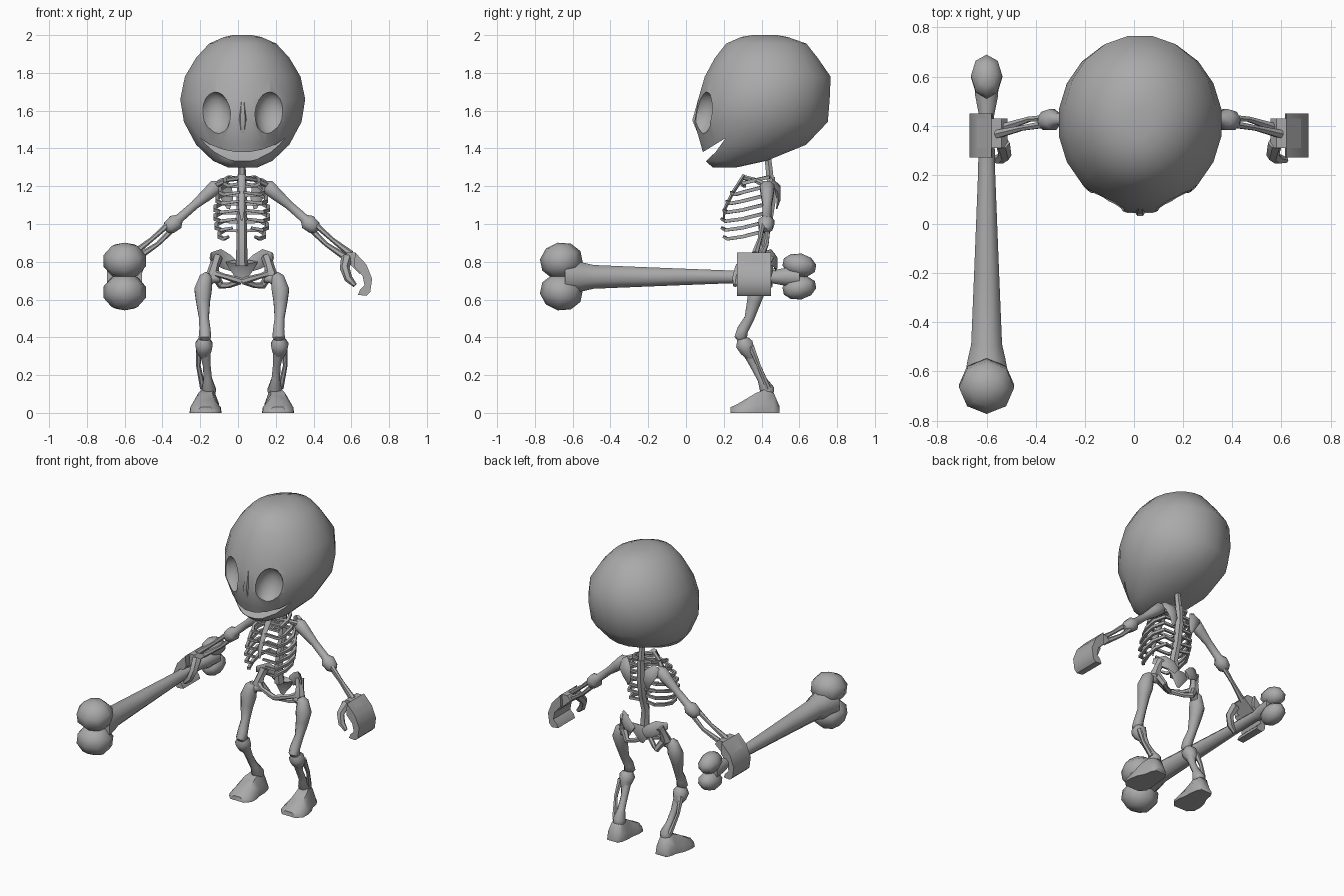
import bpy, bmesh, math
from mathutils import Vector, Matrix

CX = 0.02  # symmetry plane of the body
mat = bpy.data.materials.new("bone_grey")
mat.diffuse_color = (0.4, 0.4, 0.4, 1)


def finish(name, bm, angle=50):
    bmesh.ops.recalc_face_normals(bm, faces=bm.faces)
    me = bpy.data.meshes.new(name)
    bm.to_mesh(me)
    bm.free()
    me.materials.append(mat)
    ob = bpy.data.objects.new(name, me)
    bpy.context.collection.objects.link(ob)
    bpy.ops.object.select_all(action='DESELECT')
    ob.select_set(True)
    bpy.context.view_layer.objects.active = ob
    bpy.ops.object.shade_smooth_by_angle(angle=math.radians(angle))
    return ob


def loft(name, rings, angle=50):
    """Skin closed rings of equal length and cap both ends."""
    bm = bmesh.new()
    vs = [[bm.verts.new(p) for p in r] for r in rings]
    n = len(vs[0])
    for a, b in zip(vs, vs[1:]):
        for i in range(n):
            bm.faces.new((a[i], a[(i + 1) % n], b[(i + 1) % n], b[i]))
    bm.faces.new(vs[0])
    bm.faces.new(vs[-1])
    return finish(name, bm, angle)


def tube(name, pts, sides=6, flat=1.0, up=(0, 1, 0)):
    """Tube through (x, y, z, radius); flat scales it along the up axis."""
    P = [Vector(p[:3]) for p in pts]
    rings = []
    for i, p in enumerate(P):
        t = (P[min(i + 1, len(P) - 1)] - P[max(i - 1, 0)]).normalized()
        u = Vector(up)
        u = (u - t * u.dot(t)).normalized()
        v = t.cross(u)
        r = pts[i][3]
        rings.append([p + r * (u * flat * math.cos(a) + v * math.sin(a))
                      for a in (2 * math.pi * (k + .5) / sides for k in range(sides))])
    return loft(name, rings)


def ball(name, c, r, tilt=0, seg=8, rings=5):
    bm = bmesh.new()
    bmesh.ops.create_uvsphere(bm, u_segments=seg, v_segments=rings, radius=1)
    m = Matrix.Translation(c) @ Matrix.Rotation(tilt, 4, 'X') @ Matrix.Diagonal((*r, 1))
    bmesh.ops.transform(bm, matrix=m, verts=bm.verts)
    return finish(name, bm, 60)


def prism(name, prof, y0, y1, s):
    """Extrude an (offset x, z) profile along y on one side of the body."""
    return loft(name, [[(CX + s * x, y, z) for x, z in prof] for y in (y0, y1)], 40)


def side(s, pts):
    return [(CX + s * p[0], *p[1:]) for p in pts]


def cut(ob, cutter):
    m = ob.modifiers.new("cut", 'BOOLEAN')
    m.operation, m.solver, m.object = 'DIFFERENCE', 'EXACT', cutter
    bpy.context.view_layer.objects.active = ob
    bpy.ops.object.modifier_apply(modifier=m.name)
    bpy.data.objects.remove(cutter)


# Skull: stacked ovals (z, half width, front y, back y)
levels = [(1.30, .08, .14, .27), (1.335, .16, .10, .43), (1.42, .25, .075, .64),
          (1.54, .315, .04, .755), (1.66, .335, .06, .765), (1.78, .31, .095, .77),
          (1.88, .25, .15, .70), (1.955, .18, .21, .64), (1.99, .10, .29, .54),
          (2.0, .05, .35, .48)]
skull = loft("skull", [[(CX + 0.005 + w * math.cos(a), (f + b) / 2 + (b - f) / 2 * math.sin(a), z)
                        for a in (2 * math.pi * (k + .5) / 20 for k in range(20))]
                       for z, w, f, b in levels])
# Mouth wedge and eye sockets
mouth = loft("mouth_cutter", [[(x, -.1, 1.27), (x, -.1, 1.31), (x, .08, 1.375), (x, .21, 1.455),
                               (x, .16, 1.385), (x, .11, 1.335)] for x in (-.6, .6)])
cut(skull, mouth)
for s in (-1, 1):
    cut(skull, ball("eye_cutter", (CX + .005 + s * .15, .075, 1.58), (.088, .085, .125), -.4, 14, 10))
bpy.context.view_layer.objects.active = skull
skull.select_set(True)
bpy.ops.object.shade_smooth_by_angle(angle=math.radians(45))
# Nose ridge
tube("nose_ridge", [(.025, .075, 1.66, .012), (.025, .055, 1.55, .025), (.025, .085, 1.45, .012)], 6)

# Spine, breastbone and tailbone
tube("neck", [(CX, .43, 1.38, .02), (CX, .45, 1.2, .022)])
tube("spine", [(CX, .45, 1.25, .024), (CX, .45, 1.12, .028), (CX, .43, 1.0, .028),
               (CX, .40, .9, .028), (CX, .41, .78, .032)])
tube("breastbone", [(CX, .31, 1.26, .02), (CX, .25, 1.17, .018), (CX, .205, 1.08, .016),
                    (CX, .20, 1.02, .006)], 6, .6)
tube("tailbone", [(CX, .43, .80, .085), (CX, .45, .76, .065), (CX, .44, .69, .012)], 6, .25)

for s in (-1, 1):
    # Ribs
    for i in range(7):
        z = 1.245 - i * .047
        w = (.09, .115, .13, .14, .14, .135, .12)[i]
        f = (.29, .24, .215, .20, .19, .19, .20)[i]
        e = (.01, .01, .015, .015, .03, .05, .07)[i]
        tube("rib", side(s, [(.01, .44 - max(0, i - 4) * .012, z, .010), (w * .75, .435, z + .003, .012),
                             (w, .37, z - .012, .013), (w, .30, z - .03, .013),
                             (w * .8, f + .02, z - .042, .012), (e, f, z - .03, .009)]),
             4, 1.0, (0, 0, 1))
    # Collarbone and shoulder blade
    tube("collarbone", side(s, [(.0, .31, 1.245, .014), (.07, .36, 1.235, .012), (.14, .42, 1.205, .018)]))
    tube("shoulder_blade", side(s, [(.12, .45, 1.23, .025), (.095, .485, 1.19, .045),
                                    (.075, .49, 1.13, .03), (.07, .48, 1.08, .008)]), 6, .4)
    # Arm
    tube("upper_arm", side(s, [(.11, .43, 1.21, .022), (.14, .43, 1.195, .042), (.185, .43, 1.155, .036),
                               (.25, .43, 1.1, .025), (.33, .427, 1.03, .026),
                               (.35, .425, 1.01, .046), (.385, .42, .98, .040), (.40, .418, .965, .02)]), 8)
    for dx, dy, dz in ((.012, -.014, .014), (-.010, .012, -.012)):
        tube("forearm", side(s, [(.37 + dx, .42 + dy, .99 + dz, .016), (.46 + dx * 1.4, .41 + dy * 1.4, .905 + dz, .012),
                                 (.565 + dx, .38 + dy, .83 + dz * .8, .019)]))
    # Hand curled around a grip, with a thumb
    prism("hand", [(.535, .82), (.56, .85), (.60, .85), (.66, .785), (.625, .735), (.575, .785)], .31, .43, s)
    prism("fingers", [(.60, .85), (.66, .785), (.69, .71), (.68, .64), (.66, .62), (.615, .625),
                      (.625, .65), (.65, .675), (.64, .725), (.595, .775)], .27, .45, s)
    tube("thumb", side(s, [(.555, .33, .82, .03), (.545, .28, .765, .026), (.565, .265, .71, .022),
                           (.60, .26, .675, .012)]))
    # Hip: flared wing, socket and lower ring
    tube("hip_wing", side(s, [(.04, .475, .775, .03), (.08, .475, .80, .042), (.125, .45, .825, .045),
                              (.165, .40, .83, .02)]), 6, .3)
    tube("hip_socket", side(s, [(.13, .44, .83, .03), (.145, .42, .78, .026), (.155, .405, .735, .036),
                                (.135, .40, .70, .022)]))
    tube("hip_ring", side(s, [(.15, .40, .74, .022), (.10, .37, .725, .014), (.03, .36, .705, .018),
                              (.0, .36, .695, .018)]))
    tube("hip_lower_ring", side(s, [(.145, .42, .73, .022), (.11, .44, .675, .02), (.07, .41, .675, .015),
                                    (.01, .365, .695, .015)]))
    # Thigh
    tube("thigh_neck", side(s, [(.125, .405, .715, .028), (.16, .395, .71, .026), (.20, .38, .68, .035)]), 8)
    tube("thigh", side(s, [(.175, .385, .735, .022), (.19, .385, .715, .038), (.205, .375, .65, .05),
                           (.205, .36, .59, .04), (.20, .335, .50, .028), (.195, .30, .44, .032),
                           (.195, .29, .40, .036), (.195, .295, .385, .022)]), 8)
    # Shin: knee, two bones
    tube("knee", side(s, [(.2, .30, .392, .032), (.2, .308, .365, .05), (.2, .325, .33, .042),
                          (.195, .345, .29, .022)]), 8)
    tube("shin", side(s, [(.195, .325, .33, .032), (.185, .36, .25, .022), (.18, .40, .18, .024),
                          (.175, .43, .12, .042), (.175, .435, .10, .035)]), 8)
    tube("calf_bone", side(s, [(.225, .345, .35, .018), (.23, .385, .25, .012), (.205, .435, .13, .016)]))
    # Foot: sections along y (y, half width, height)
    loft("foot", [[(CX + s * (.192 - .012 * (y > .4) + x * w), y, z * h) for x, z in
                   ((-1, 0), (1, 0), (.95, .4), (.5, 1), (-.5, 1), (-.95, .4))]
                  for y, w, h in ((.235, .05, .03), (.27, .083, .045), (.32, .085, .075), (.37, .075, .105),
                                  (.42, .062, .125), (.465, .055, .105), (.495, .04, .035))])

# Big bone club held in one hand
BX = -.60
tube("club_shaft", [(BX, -.64, .72, .10), (BX, -.55, .72, .083), (BX, -.49, .72, .068), (BX, -.2, .72, .055),
                    (BX, .2, .72, .038), (BX, .44, .72, .033), (BX, .52, .72, .05), (BX, .60, .72, .055)],
     8, 1.0, (0, 0, 1))
for s in (-1, 1):
    ball("club_front_knob", (BX, -.66, .722 + s * .083), (.118, .115, .098), s * .2, 8, 5)
    ball("club_rear_knob", (BX, .60, .722 + s * .06), (.067, .092, .062), -s * .2, 8, 5)
